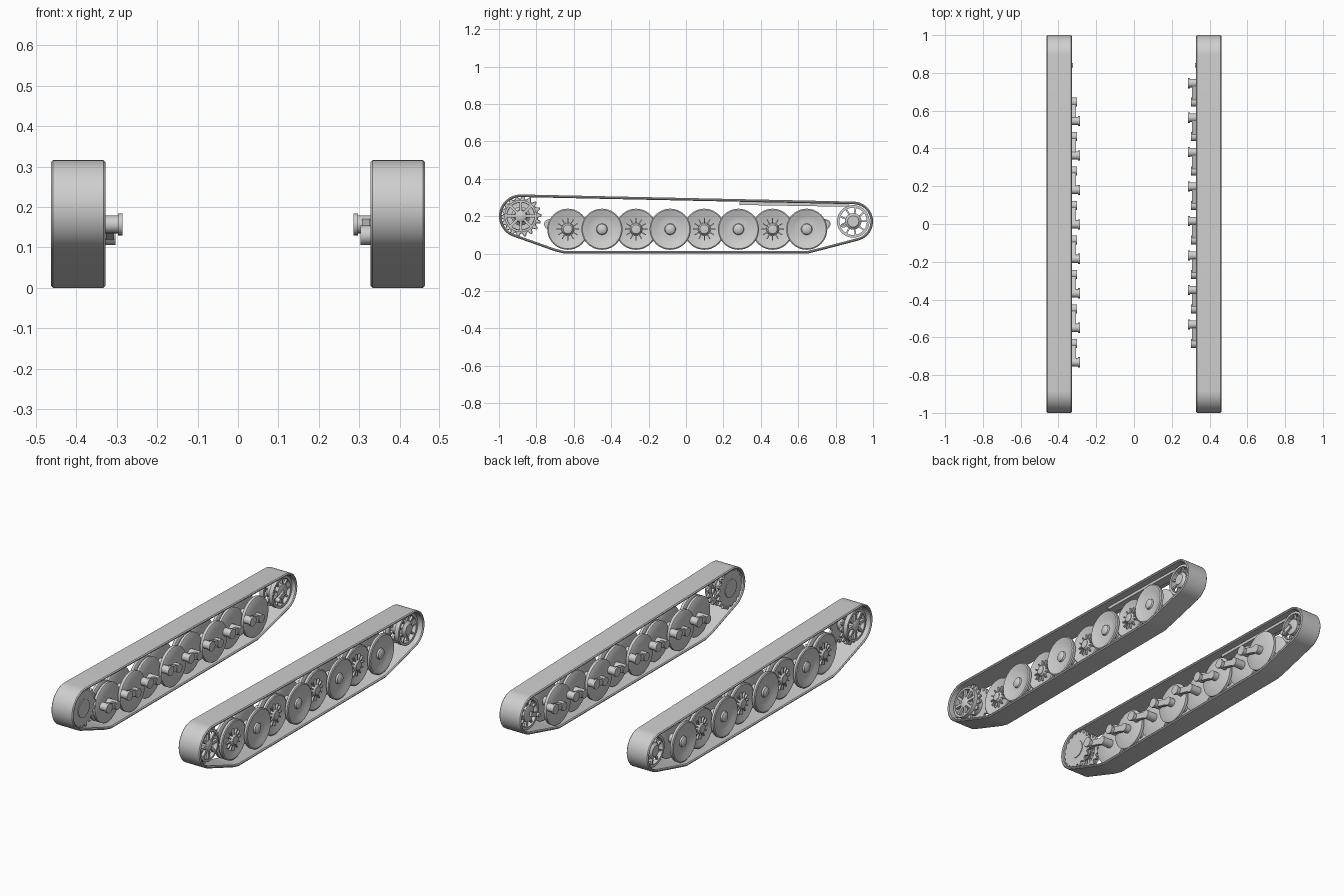
import bpy, bmesh, math
from mathutils import Matrix, Vector

cube = bpy.data.objects.get("Cube")
if cube:
    bpy.data.objects.remove(cube, do_unlink=True)

grey = bpy.data.materials.new("steel grey")
grey.use_nodes = True
colour = (0.62, 0.62, 0.62, 1)
grey.diffuse_color = colour
grey.node_tree.nodes["Principled BSDF"].inputs["Base Color"].default_value = colour


def finish(bm, name, side, bevel=0):
    """Mirror to the wanted side and turn the mesh into a shaded object."""
    for v in bm.verts:
        v.co.x *= side
    bmesh.ops.recalc_face_normals(bm, faces=bm.faces)
    mesh = bpy.data.meshes.new(name)
    bm.to_mesh(mesh)
    bm.free()
    mesh.materials.append(grey)
    ob = bpy.data.objects.new(("left_" if side > 0 else "right_") + name, mesh)
    bpy.context.collection.objects.link(ob)
    if bevel:
        mod = ob.modifiers.new("soft edge", "BEVEL")
        mod.width, mod.segments, mod.angle_limit = bevel, 1, math.radians(50)
    bpy.ops.object.select_all(action="DESELECT")
    ob.select_set(True)
    bpy.context.view_layer.objects.active = ob
    bpy.ops.object.shade_smooth_by_angle(angle=math.radians(35))


def circle(r, n, y=0, z=0):
    return [(y + r * math.cos(math.tau * i / n), z + r * math.sin(math.tau * i / n)) for i in range(n)]


def lathe(bm, profile, y, z, n=40):
    """Revolve (x, radius) points about an axle and cap both ends."""
    rings = [[bm.verts.new((x, a, b)) for a, b in circle(r, n, y, z)] for x, r in profile]
    for p, q in zip(rings, rings[1:]):
        for i in range(n):
            j = (i + 1) % n
            bm.faces.new((p[i], p[j], q[j], q[i]))
    bm.faces.new(rings[0])
    bm.faces.new(rings[-1])


def hoop(bm, outer, inner, x0, x1):
    """Closed band between two outlines with equal point counts."""
    loops = [[bm.verts.new((x, a, b)) for a, b in line]
             for line, x in ((outer, x0), (outer, x1), (inner, x1), (inner, x0))]
    n = len(outer)
    for k in range(4):
        p, q = loops[k], loops[(k + 1) % 4]
        for i in range(n):
            j = (i + 1) % n
            bm.faces.new((p[i], p[j], q[j], q[i]))


def spokes(bm, count, r0, r1, x, size, y, z):
    """Radial bars, size = (depth along axle, width)."""
    for i in range(count):
        m = (Matrix.Translation((x, y, z)) @ Matrix.Rotation(math.tau * i / count, 4, "X")
             @ Matrix.Translation((0, (r0 + r1) / 2, 0))
             @ Matrix.Diagonal((size[0], r1 - r0, size[1], 1)))
        bmesh.ops.create_cube(bm, size=1, matrix=m)


def bar(bm, a, b, width, height):
    """Box from a to b, which share one x."""
    a, b = Vector(a), Vector(b)
    m = (Matrix.Translation((a + b) / 2) @ Matrix.Rotation(math.atan2(b.z - a.z, b.y - a.y), 4, "X")
         @ Matrix.Diagonal((width, (b - a).length, height, 1)))
    bmesh.ops.create_cube(bm, size=1, matrix=m)


def gear(r, tooth, count, y, z):
    """Tooth outline, four points to each tooth."""
    pts = []
    for i in range(count * 4):
        a = math.tau * i / (count * 4)
        d = r + (tooth if i % 4 in (0, 1) else 0)
        pts.append((y + d * math.cos(a), z + d * math.sin(a)))
    return pts


FRONT, REAR = (-0.884, 0.2), (0.894, 0.172)   # sprocket and idler axles


def belt_line(inset):
    pts = []
    for (y, z), r, a0, a1 in ((FRONT, 0.116, 89, 250), (REAR, 0.106, -75, 89)):
        if a0 < 0:
            pts += [(-0.7, 0.012 + inset), (-0.65, inset), (0.65, inset), (0.7, 0.012 + inset)]
        for i in range(25):
            a = math.radians(a0 + (a1 - a0) * i / 24)
            pts.append((y + (r - inset) * math.cos(a), z + (r - inset) * math.sin(a)))
    return pts


# The outer pair straddles the inner pair, so neighbouring wheels interleave
OUTER_DISC = [(0.425, 0.03), (0.425, 0.104), (0.429, 0.11), (0.442, 0.11), (0.446, 0.104),
              (0.443, 0.092), (0.436, 0.075), (0.431, 0.05), (0.431, 0.03), (0.44, 0.027),
              (0.446, 0.018), (0.448, 0.006)]
BACK_DISC = [(0.336, 0.03), (0.336, 0.104), (0.34, 0.11), (0.356, 0.11), (0.36, 0.104), (0.36, 0.03)]
INNER_PAIR = [(0.365, 0.03), (0.365, 0.104), (0.369, 0.11), (0.383, 0.11), (0.387, 0.104),
              (0.387, 0.07), (0.398, 0.07), (0.398, 0.104), (0.402, 0.11), (0.416, 0.11),
              (0.42, 0.104), (0.417, 0.09), (0.409, 0.07), (0.406, 0.034), (0.42, 0.03),
              (0.428, 0.022), (0.43, 0.006)]
WHEEL_Z, PIVOT_Z = 0.13, 0.157

for side in (1, -1):
    # Track belt
    bm = bmesh.new()
    hoop(bm, belt_line(0), belt_line(0.014), 0.328, 0.463)
    finish(bm, "track_belt", side, 0.005)

    # Plate under the top run
    bm = bmesh.new()
    bar(bm, (0.395, 0.285, 0.268), (0.395, 0.87, 0.258), 0.05, 0.016)
    finish(bm, "top_guide", side)

    # Road wheels, alternating ribbed inner and dished outer pairs
    for i in range(8):
        y = -0.632 + i * 0.1825
        bm = bmesh.new()
        if i % 2:
            lathe(bm, OUTER_DISC, y, WHEEL_Z)
            lathe(bm, BACK_DISC, y, WHEEL_Z)
            finish(bm, f"outer_wheel_{i}", side)
        else:
            lathe(bm, INNER_PAIR, y, WHEEL_Z)
            spokes(bm, 12, 0.025, 0.06, 0.411, (0.016, 0.006), y, WHEEL_Z)
            finish(bm, f"inner_wheel_{i}", side)

        # Swing arm: trailing on one side, leading on the other
        pivot = y + side * 0.1
        bm = bmesh.new()
        lathe(bm, [(0.303, 0.024), (0.428, 0.024)], y, WHEEL_Z, 20)
        lathe(bm, [(0.286, 0.027), (0.297, 0.027), (0.297, 0.022), (0.334, 0.022)], pivot, PIVOT_Z, 20)
        bar(bm, (0.317, y, WHEEL_Z), (0.317, pivot, PIVOT_Z), 0.02, 0.034)
        finish(bm, f"swing_arm_{i}", side)

    # Drive sprocket: solid inner toothed disc, toothed ring, spoked outer rim
    y, z = FRONT
    bm = bmesh.new()
    hoop(bm, gear(0.094, 0.018, 18, y, z), circle(0.02, 72, y, z), 0.342, 0.356)
    hoop(bm, gear(0.09, 0.018, 18, y, z), circle(0.072, 72, y, z), 0.408, 0.42)
    hoop(bm, circle(0.086, 40, y, z), circle(0.074, 40, y, z), 0.415, 0.442)
    lathe(bm, [(0.338, 0.05), (0.4, 0.05), (0.415, 0.034), (0.44, 0.03), (0.446, 0.02)], y, z, 32)
    spokes(bm, 8, 0.025, 0.078, 0.432, (0.016, 0.015), y, z)
    finish(bm, "drive_sprocket", side)

    # Rear idler: two spoked rims on a hub
    y, z = REAR
    bm = bmesh.new()
    for x in (0.362, 0.42):
        hoop(bm, circle(0.087, 40, y, z), circle(0.073, 40, y, z), x - 0.012, x + 0.012)
        spokes(bm, 9, 0.035, 0.078, x, (0.012, 0.009), y, z)
    lathe(bm, [(0.345, 0.03), (0.35, 0.044), (0.425, 0.044), (0.43, 0.036), (0.438, 0.03)], y, z, 32)
    finish(bm, "rear_idler", side)

    # Idler crank
    bm = bmesh.new()
    lathe(bm, [(0.322, 0.012), (0.35, 0.012)], 0.84, 0.15, 16)
    bar(bm, (0.34, 0.84, 0.15), (0.34, y, z), 0.012, 0.024)
    finish(bm, "idler_crank", side)
